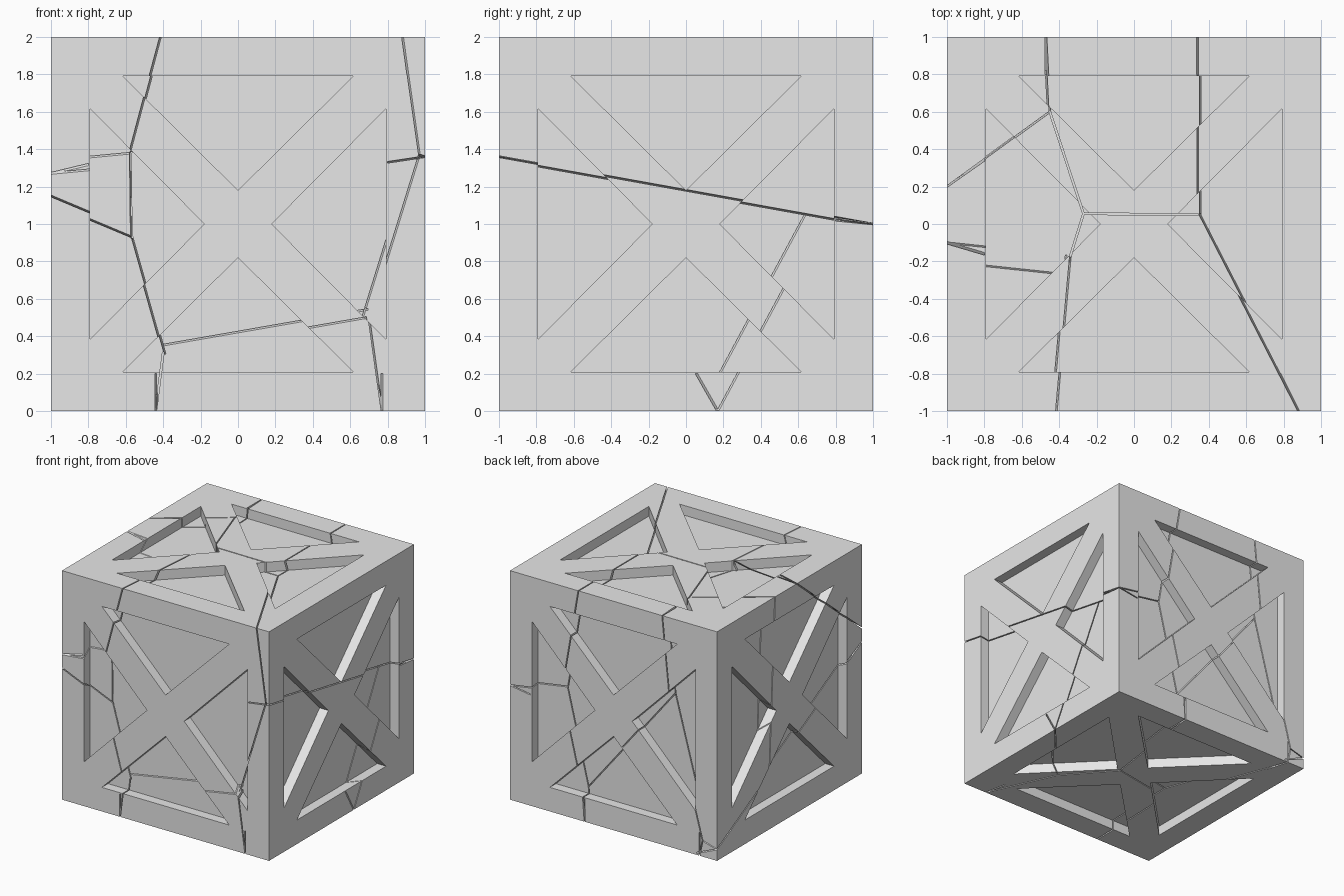
import bpy
import bmesh
from mathutils import Vector

if "Cube" in bpy.data.objects:
    bpy.data.objects.remove(bpy.data.objects["Cube"], do_unlink=True)

RECESS = 0.085      # depth of the triangular panels
GAP = 0.009         # width of a crack
REACH = 0.2         # depth of a crack


def on_face(axis, side, a, b, depth):
    """Point on a cube face from its two in-plane coordinates and a depth."""
    co = [a, b]
    level = side * (1 - depth) + (1 if axis == 2 else 0)
    co.insert(axis, level)
    return Vector(co)


def add_prism(bm, outer, inner):
    """Closed solid between two rings of equal length."""
    top = [bm.verts.new(p) for p in outer]
    low = [bm.verts.new(p) for p in inner]
    bm.faces.new(top)
    bm.faces.new(low[::-1])
    n = len(top)
    for i in range(n):
        j = (i + 1) % n
        bm.faces.new((top[j], top[i], low[i], low[j]))


def make_object(name, bm):
    bmesh.ops.recalc_face_normals(bm, faces=bm.faces)
    mesh = bpy.data.meshes.new(name)
    bm.to_mesh(mesh)
    bm.free()
    obj = bpy.data.objects.new(name, mesh)
    bpy.context.scene.collection.objects.link(obj)
    return obj


cutters = []


def cut(target, bm, name):
    cutter = make_object(name, bm)
    cutter.hide_render = True
    cutters.append(cutter)
    mod = target.modifiers.new(name, 'BOOLEAN')
    mod.operation = 'DIFFERENCE'
    mod.solver = 'EXACT'
    mod.object = cutter


# Solid block of the crate
block = bmesh.new()
bmesh.ops.create_cube(block, size=2)
bmesh.ops.translate(block, verts=block.verts, vec=(0, 0, 1))
crate = make_object("cracked_crate", block)

# Four triangular panels on every face leave a frame and an X brace
panels = bmesh.new()
for axis in range(3):
    for side in (-1, 1):
        tri = [(-0.615, 0.79), (0.615, 0.79), (0, 0.18)]
        for turn in range(4):
            lift = 0 if axis == 2 else 1
            rings = [[on_face(axis, side, a, b + lift, d) for a, b in tri]
                     for d in (-0.05, RECESS)]
            add_prism(panels, *rings)
            tri = [(-b, a) for a, b in tri]
cut(crate, panels, "panel_cutter")

# Cracks: start, end, and sideways drift per unit of depth
front = [
    ((-.415, 2), (-.58, 1.38), (.09, 0)),
    ((-.58, 1.38), (-.575, .93), (.05, 0)),
    ((-1, 1.27), (-.58, 1.31), (0, .8)),
    ((-1, 1.15), (-.57, .97), (0, -.45)),
    ((-.575, .93), (-.4, .31), (.1, 0)),
    ((-.4, .31), (-.44, 0), (0, 0)),
    ((-.4, .31), (.69, .5), (0, .5)),
    ((.88, 2), (.97, 1.37), (-.5, 0)),
    ((.97, 1.37), (1, 1.36), (0, -.18)),
    ((.97, 1.37), (.7, .5), (-.4, 0)),
    ((.7, .5), (.77, 0), (-.2, 0)),
]
right = [
    ((-1, 1.36), (1, 1), (0, -.15)),
    ((.17, 0), (.735, 1.05), (-1.15, 0)),
]
back = [
    ((.34, 2), (.5, 1.08), (0, 0)),
    ((1, 1), (.5, 1.08), (0, .1)),
    ((.5, 1.08), (.3, .27), (0, 0)),
    ((.3, .27), (.28, 0), (0, 0)),
    ((.3, .27), (-.54, 1.31), (0, 0)),
    ((-.47, 2), (-.54, 1.31), (0, 0)),
    ((-.54, 1.31), (-.86, .14), (0, 0)),
    ((-.86, .14), (-1, .1), (0, .5)),
    ((-.86, .14), (-.83, 0), (.3, 0)),
]
left = [
    ((-1, 1.27), (-.1, 2), (0, .24)),
    ((-1, 1.15), (1, .1), (0, -.42)),
    ((.2, 2), (.28, .48), (.7, 0)),
]
top = [
    ((-.47, 1), (-.45, .6), (-.1, 0)),
    ((-.45, .6), (-.27, .055), (0, 0)),
    ((-.27, .055), (.34, .05), (0, 0)),
    ((.34, 1), (.34, .05), (.17, 0)),
    ((.34, .05), (.88, -1), (.14, 0)),
    ((-.27, .055), (-.34, -.17), (0, 0)),
    ((-.34, -.17), (-.415, -1), (-.27, 0)),
    ((-1, .2), (-.45, .6), (0, .05)),
    ((-1, -.1), (-.34, -.17), (0, -1.2)),
]
bottom = [
    ((.77, -1), (.5, -.4), (0, 0)),
    ((1, .17), (.5, -.4), (.5, 0)),
    ((.5, -.4), (.15, 0), (0, 0)),
    ((.15, 0), (.28, 1), (0, 0)),
    ((.15, 0), (-.42, -.1), (0, 0)),
    ((-.42, -.1), (-.44, -1), (0, 0)),
    ((-.42, -.1), (-.83, 1), (0, 0)),
]

# Each crack is a thin slanted slot
for axis, side, cracks in ((1, -1, front), (0, 1, right), (1, 1, back),
                           (0, -1, left), (2, 1, top), (2, -1, bottom)):
    for start, end, drift in cracks:
        p, q, drift = Vector(start), Vector(end), Vector(drift)
        along = (q - p).normalized()
        wide = Vector((-along.y, along.x)) * GAP / 2
        p, q = p - along * 0.005, q + along * 0.005
        outline = [p - wide, q - wide, q + wide, p + wide]
        rings = [[on_face(axis, side, *(c + drift * d), d) for c in outline]
                 for d in (-0.02, REACH)]
        slot = bmesh.new()
        add_prism(slot, *rings)
        cut(crate, slot, "crack_cutter")

# Apply every cut and drop the cutters
bpy.context.view_layer.update()
evaluated = crate.evaluated_get(bpy.context.evaluated_depsgraph_get())
carved = bpy.data.meshes.new_from_object(evaluated)
crate.modifiers.clear()
crate.data = carved
for cutter in cutters:
    bpy.data.objects.remove(cutter, do_unlink=True)

# One plain grey for the whole crate
grey = bpy.data.materials.new("light_grey")
grey.use_nodes = True
colour = (0.8, 0.8, 0.8, 1)
grey.diffuse_color = colour
grey.node_tree.nodes["Principled BSDF"].inputs["Base Color"].default_value = colour
carved.materials.clear()
carved.materials.append(grey)
for poly in carved.polygons:
    poly.material_index = 0
    poly.use_smooth = False
